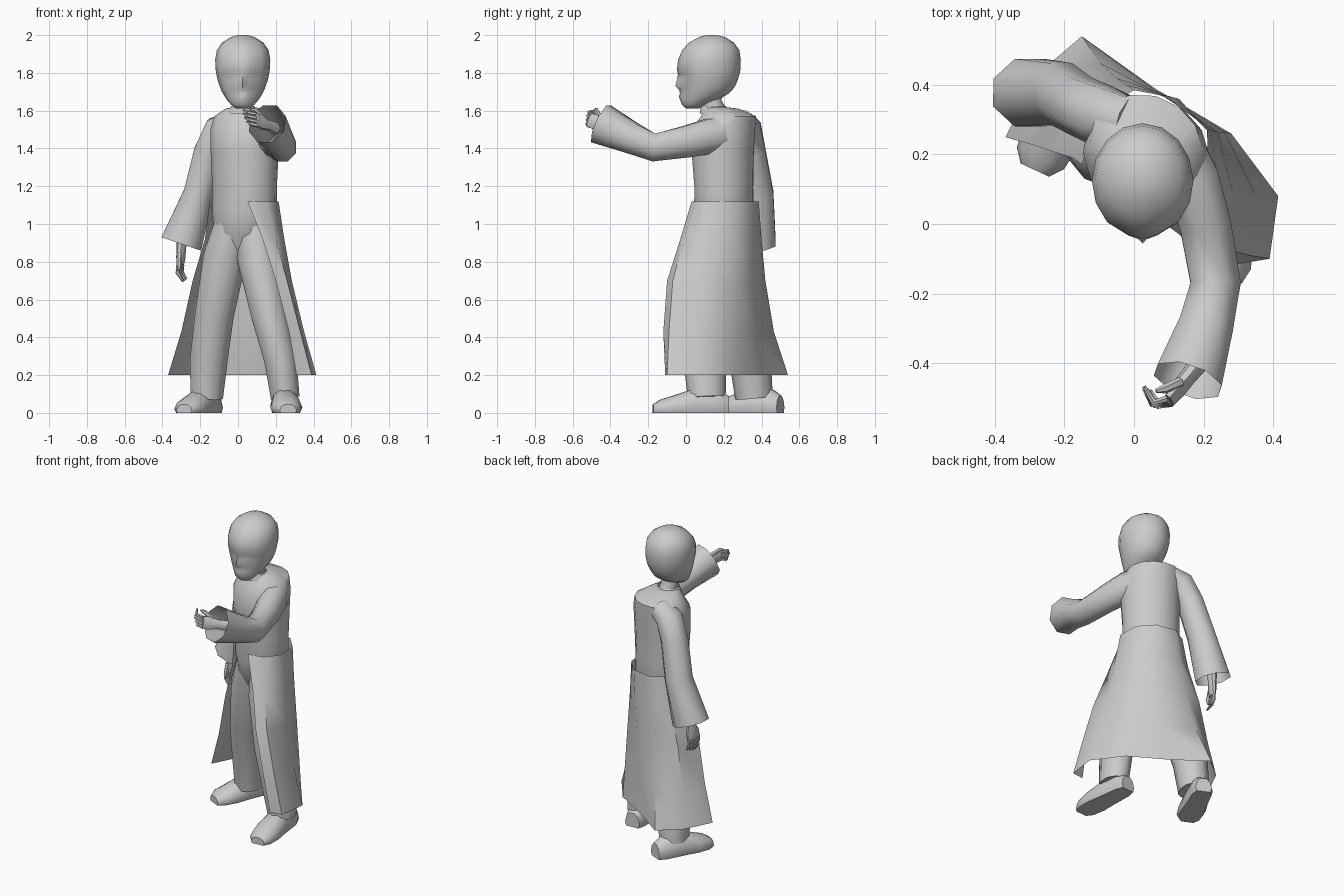
import bpy, bmesh
from math import sin, cos, pi, radians
from mathutils import Vector, Matrix

old = bpy.data.objects.get("Cube")
if old:
    bpy.data.objects.remove(old, do_unlink=True)

grey = bpy.data.materials.new("plain_grey")
grey.use_nodes = True
tone = (0.6, 0.6, 0.6, 1)
grey.diffuse_color = tone
grey.node_tree.nodes["Principled BSDF"].inputs["Base Color"].default_value = tone


def loft(name, rings, closed=True, caps=(True, True), angle=50):
    """Skin a list of point rings."""
    bm = bmesh.new()
    rows = [[bm.verts.new(p) for p in ring] for ring in rings]
    n = len(rows[0])
    for a, b in zip(rows, rows[1:]):
        for i in range(n if closed else n - 1):
            j = (i + 1) % n
            bm.faces.new((a[i], a[j], b[j], b[i]))
    if closed and caps[0]:
        bm.faces.new(rows[0][::-1])
    if closed and caps[1]:
        bm.faces.new(rows[-1])
    bmesh.ops.recalc_face_normals(bm, faces=bm.faces[:])
    mesh = bpy.data.meshes.new(name)
    bm.to_mesh(mesh)
    bm.free()
    mesh.materials.append(grey)
    ob = bpy.data.objects.new(name, mesh)
    bpy.context.collection.objects.link(ob)
    bpy.ops.object.select_all(action='DESELECT')
    ob.select_set(True)
    bpy.context.view_layer.objects.active = ob
    bpy.ops.object.shade_smooth_by_angle(angle=radians(angle))
    return ob


def tube(name, path, hint=(0, 0, 1), n=8, caps=(True, True)):
    """Sweep an ellipse along (x, y, z, half width, half height) stations."""
    pts = [Vector(p[:3]) for p in path]
    rings = []
    for i, p in enumerate(path):
        t = (pts[min(i + 1, len(pts) - 1)] - pts[max(i - 1, 0)]).normalized()
        u = t.cross(Vector(hint)).normalized()
        v = u.cross(t)
        rings.append([pts[i] + u * p[3] * cos(a) + v * p[4] * sin(a)
                      for a in (2 * pi * (k + .5) / n for k in range(n))])
    return loft(name, rings, caps=caps)


def level(x, y, z, rx, ry, turn=0, n=14):
    """Horizontal ellipse turned about z."""
    rot = Matrix.Rotation(radians(turn), 3, 'Z')
    return [Vector((x, y, z)) + rot @ Vector((rx * cos(2 * pi * k / n), ry * sin(2 * pi * k / n), 0))
            for k in range(n)]


# Torso, turned toward its right
TURN = -25
loft("torso", [level(*s, TURN) for s in (
    (.01, .2, .84, .08, .07), (.02, .2, .95, .15, .13), (.035, .2, 1.06, .178, .155),
    (.035, .2, 1.2, .175, .155), (.035, .195, 1.38, .183, .165), (.035, .2, 1.5, .185, .168),
    (.035, .225, 1.57, .165, .145), (.03, .19, 1.61, .1, .09), (.03, .15, 1.62, .05, .055))])
tube("neck", [(.025, .17, 1.56, .06, .065), (.025, .135, 1.64, .052, .055), (.025, .125, 1.74, .055, .06)],
     hint=(0, 1, 0), n=10)
loft("collar", [level(.025, .155, 1.585, .085, .085), level(.025, .145, 1.625, .062, .066)], caps=(False, False))

# Open coat skirt, from left front edge round the back to right front edge
skirt = {
    1.12: ((.05, .03), (.15, .05), (.215, .13), (.21, .27), (.13, .36), (0, .385), (-.1, .33), (-.15, .17)),
    .92: ((.13, -.03), (.2, -.01), (.245, .11), (.22, .27), (.12, .36), (-.02, .4), (-.13, .35), (-.175, .19)),
    .7: ((.2, -.1), (.26, -.07), (.285, .09), (.24, .265), (.1, .36), (-.05, .42), (-.2, .37), (-.24, .21)),
    .43: ((.27, -.12), (.33, -.09), (.35, .085), (.26, .265), (.08, .37), (-.1, .465), (-.25, .39), (-.3, .23)),
    .2: ((.31, -.11), (.39, -.1), (.415, .08), (.28, .26), (.06, .39), (-.15, .54), (-.28, .43), (-.37, .25)),
}
loft("coat_skirt", [[Vector((x, y, z)) for x, y in ring] for z, ring in skirt.items()], closed=False)

# Legs
tube("left_leg", [(.08, .19, 1.0, .1, .12), (.105, .16, .82, .115, .125), (.165, .11, .52, .1, .115),
                  (.225, .1, .28, .09, .115), (.25, .11, .08, .08, .1)], hint=(0, 1, 0), n=10)
tube("right_leg", [(-.03, .21, 1.0, .1, .12), (-.07, .23, .82, .12, .125), (-.125, .28, .52, .108, .115),
                   (-.155, .34, .28, .105, .11), (-.165, .36, .08, .09, .1)], hint=(0, 1, 0), n=10)


def shoe(name, heel, toe):
    """Flat-soled shoe running from heel to toe."""
    heel, toe = Vector((*heel, 0)), Vector((*toe, 0))
    side = (toe - heel).cross(Vector((0, 0, 1))).normalized()
    outline = ((-.85, 0), (-1, .3), (-.8, .75), (-.35, 1), (.35, 1), (.8, .75), (1, .3), (.85, 0))
    rings = []
    for t, w, h in ((0, .05, .09), (.12, .068, .12), (.45, .075, .13), (.7, .085, .095),
                    (.9, .075, .07), (1, .045, .045)):
        c = heel.lerp(toe, t)
        rings.append([c + side * w * a + Vector((0, 0, h * b)) for a, b in outline])
    loft(name, rings)


shoe("left_shoe", (.235, .225), (.265, -.175))
shoe("right_shoe", (-.125, .5), (-.285, .155))

# Sleeves, open at the cuffs
tube("left_sleeve", [(.1, .25, 1.49, .09, .09), (.165, .13, 1.465, .085, .1), (.205, 0, 1.435, .08, .09),
                     (.235, -.17, 1.405, .078, .08), (.205, -.3, 1.46, .085, .09),
                     (.155, -.45, 1.53, .105, .115)], caps=(True, False))
tube("right_sleeve", [(-.02, .29, 1.54, .07, .08), (-.1, .315, 1.5, .085, .09), (-.155, .34, 1.38, .085, .088),
                      (-.21, .375, 1.16, .085, .095), (-.3, .378, .895, .12, .105)],
     hint=(0, 1, 0), caps=(True, False))


def hand(prefix, wrist, knuckle, reach, curl, spread):
    """Palm, four bent fingers and a thumb."""
    wrist, knuckle, reach, curl, spread = map(Vector, (wrist, knuckle, reach, curl, spread))
    hint = (knuckle - wrist).cross(spread).normalized()
    mid = wrist.lerp(knuckle, .55)
    start = wrist - (knuckle - wrist) * .8
    tube(prefix + "_palm", [(*start, .035, .03), (*wrist, .03, .024), (*mid, .042, .022),
                            (*knuckle, .04, .016)], hint=hint)
    for k in range(4):
        a = knuckle + spread * (k - 1.5) * .02
        b = a + reach * (1 - .12 * abs(k - 1))
        c = b + curl
        tube(f"{prefix}_finger_{k + 1}", [(*a, .011, .011), (*b, .011, .011), (*c, .006, .006)], hint=spread, n=6)
    a = wrist.lerp(knuckle, .3) - spread * .03
    b = a + (knuckle - wrist) * .6 - spread * .02 + curl * .4
    tube(prefix + "_thumb", [(*a, .015, .015), (*b, .013, .013), (*(b + reach * .5), .006, .006)], hint=spread, n=6)


hand("left_hand", (.155, -.44, 1.525), (.1, -.51, 1.55), (-.045, -.01, .012), (-.025, .045, .012), (.2, -.2, -1))
hand("right_hand", (-.3, .37, .87), (-.305, .365, .785), (-.005, -.005, -.05), (.025, -.005, -.04), (.35, .93, 0))

# Head: half width, face and back depth, centre-line push and eye-line push
N = 16
rings = []
for z, w, front, back, nose, eye in (
        (1.612, .038, .0, .07, 0, 0), (1.632, .062, -.022, .11, 0, 0), (1.655, .082, -.022, .17, .008, .004),
        (1.675, .096, -.024, .2, .014, .004), (1.69, .104, -.026, .225, .006, 0),
        (1.71, .115, -.028, .245, .008, 0), (1.73, .122, -.03, .26, .026, 0),
        (1.765, .134, -.034, .275, .014, -.008), (1.79, .139, -.038, .282, .005, -.01),
        (1.815, .143, -.044, .288, .004, .002), (1.87, .146, -.042, .29, 0, 0),
        (1.92, .137, -.02, .282, 0, 0), (1.96, .11, .015, .255, 0, 0), (1.99, .062, .07, .205, 0, 0),
        (2.0, .025, .11, .165, 0, 0)):
    ring = level(.025, (front + back) / 2, z, w, (back - front) / 2, n=N)
    f = 3 * N // 4
    ring[f].y -= nose
    for k in (f - 1, f + 1):
        ring[k].y -= eye
        ring[k].x += (.025 - ring[k].x) * .25
    rings.append(ring)
loft("head", rings, angle=60)
